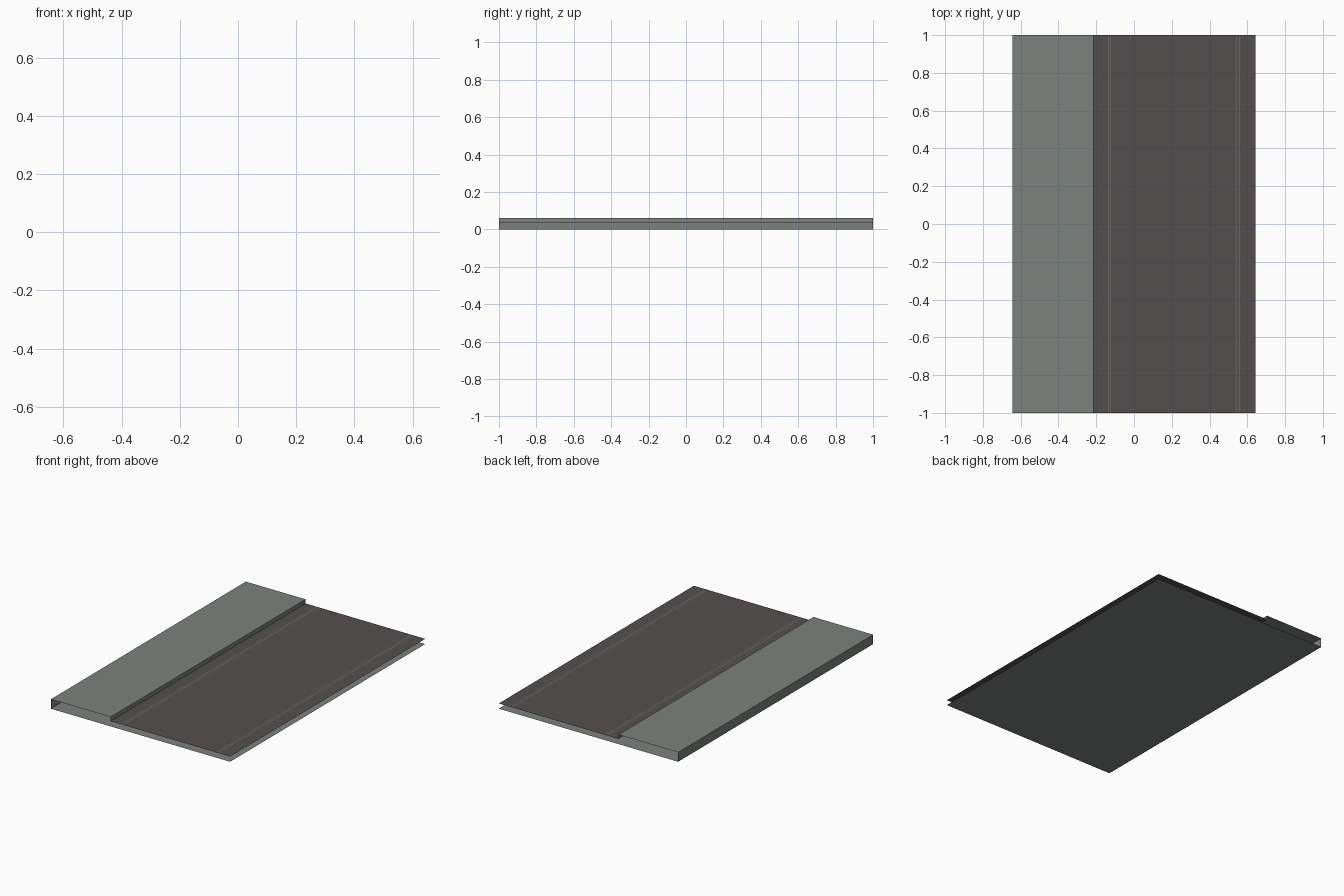
import bpy

if "Cube" in bpy.data.objects:
    bpy.data.objects.remove(bpy.data.objects["Cube"])

HALF_X, HALF_Y = 0.644, 1.0
CURB_X = -0.215
ROAD_Z, WALK_Z = 0.034, 0.061


def material(name, rgb):
    m = bpy.data.materials.new(name)
    m.diffuse_color = (*rgb, 1.0)
    m.use_nodes = True
    m.node_tree.nodes["Principled BSDF"].inputs["Base Color"].default_value = m.diffuse_color
    return m


concrete = material("concrete grey", (0.20, 0.225, 0.205))
asphalt = material("dark asphalt", (0.088, 0.078, 0.076))


def sweep(name, profile, mat):
    """Open sheet: an x/z profile carried along the full length in y."""
    n = len(profile)
    verts = [(x, y, z) for y in (-HALF_Y, HALF_Y) for x, z in profile]
    faces = [(i, i + 1, n + i + 1, n + i) for i in range(n - 1)]
    mesh = bpy.data.meshes.new(name)
    mesh.from_pydata(verts, [], faces)
    mesh.materials.append(mat)
    ob = bpy.data.objects.new(name, mesh)
    bpy.context.collection.objects.link(ob)
    return ob


# Underside, outer wall, pavement top and kerb face (ends and right side open)
sweep("pavement_and_base", [
    (CURB_X, ROAD_Z), (CURB_X, WALK_Z), (-HALF_X, WALK_Z),
    (-HALF_X, 0.0), (HALF_X, 0.0)][:1] and [
    (HALF_X, 0.0), (-HALF_X, 0.0), (-HALF_X, WALK_Z),
    (CURB_X, WALK_Z), (CURB_X, ROAD_Z)], concrete)

# Road surface
sweep("road", [(CURB_X, ROAD_Z), (HALF_X, ROAD_Z)], asphalt)

# Worn hairline borders of the two lane lines
for label, centre in (("inner", -0.129), ("outer", 0.552)):
    for side, off in (("left", -0.007), ("right", 0.007)):
        x = centre + off
        sweep(f"{label}_lane_line_{side}",
              [(x - 0.0015, ROAD_Z + 0.0005), (x + 0.0015, ROAD_Z + 0.0005)],
              concrete)

# Outward normals: the sheet profiles run clockwise, so flip those facing inward
for ob in bpy.data.objects:
    if ob.name == "pavement_and_base":
        if ob.data.polygons[0].normal.z > 0:
            ob.data.flip_normals()
    elif ob.data.polygons[0].normal.z < 0:
        ob.data.flip_normals()
